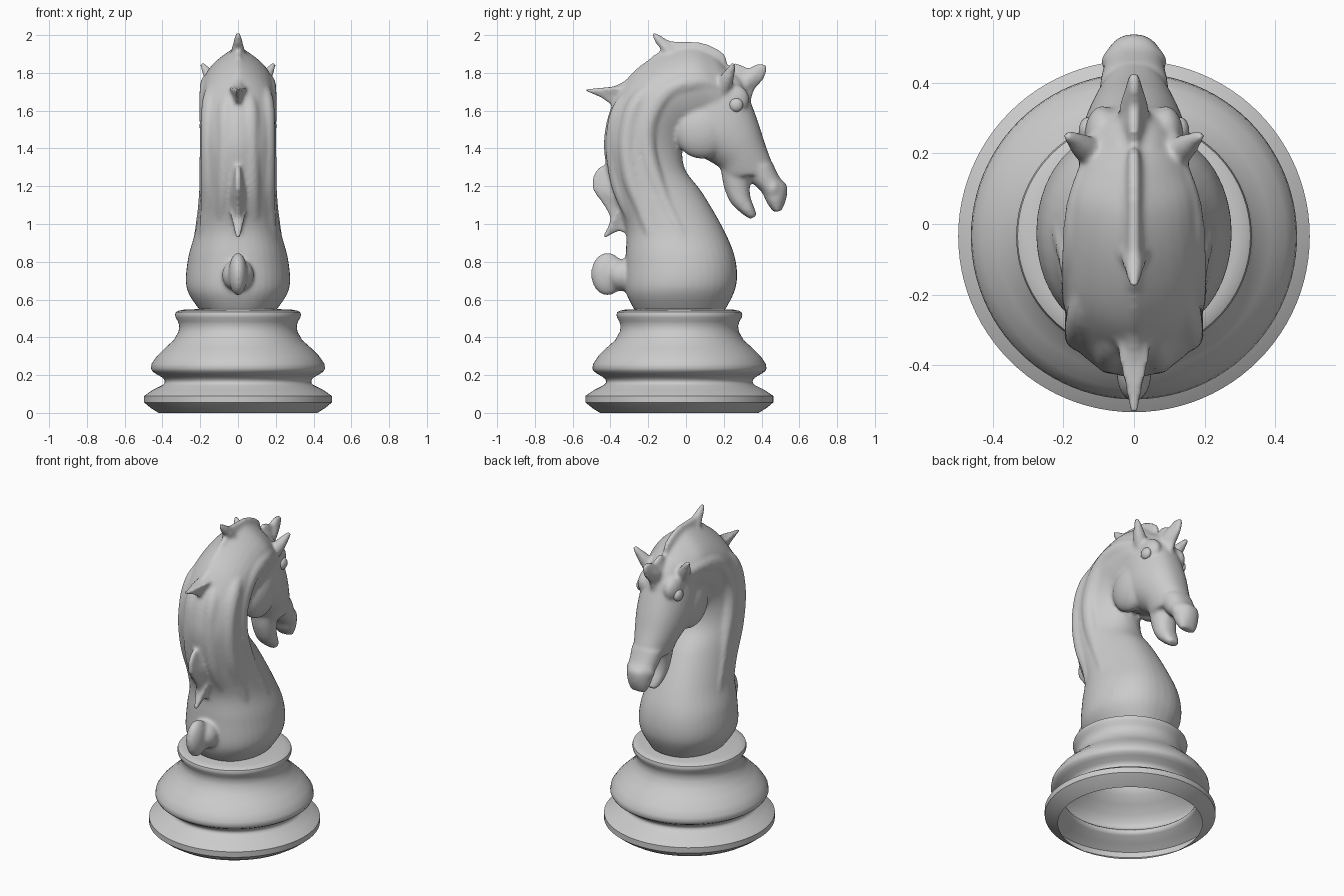
import bpy, bmesh, math
from mathutils import Vector, Matrix

def finish(name, bm):
    bmesh.ops.recalc_face_normals(bm, faces=bm.faces)
    me = bpy.data.meshes.new(name)
    bm.to_mesh(me)
    bm.free()
    ob = bpy.data.objects.new(name, me)
    bpy.context.collection.objects.link(ob)
    return ob

def spline(rows, steps=6):
    """Catmull-Rom interpolation of number rows."""
    out = []
    n = len(rows)
    for i in range(n - 1):
        a, b, c, d = (rows[max(0, min(n - 1, i + j))] for j in (-1, 0, 1, 2))
        for s in range(steps):
            t = s / steps
            out.append([0.5 * (2*q + (r-p)*t + (2*p - 5*q + 4*r - u)*t*t + (3*q - p - 3*r + u)*t**3)
                        for p, q, r, u in zip(a, b, c, d)])
    return out + [list(rows[-1])]

def skin(bm, rings):
    n = len(rings[0])
    vs = [[bm.verts.new(p) for p in r] for r in rings]
    for a, b in zip(vs, vs[1:]):
        for j in range(n):
            bm.faces.new((a[j], a[(j+1) % n], b[(j+1) % n], b[j]))
    bm.faces.new(vs[0])
    bm.faces.new(vs[-1])

def loft(bm, rows, n=40):
    """Rows: back y,z, front y,z, half width, egg factor (narrower front), ridge power (sharper back)."""
    rings = []
    for by, bz, fy, fz, w, k, pw in spline(rows):
        ring = []
        for j in range(n):
            t = 2 * math.pi * j / n
            c, s = math.cos(t), math.sin(t)
            x = w * math.copysign(abs(s) ** (pw if c < 0 else .85), s) * (1 - k * c)
            ring.append((x, (by+fy)/2 + c*(fy-by)/2, (bz+fz)/2 + c*(fz-bz)/2))
        rings.append(ring)
    skin(bm, rings)

def tube(bm, rows, n=12):
    """Rows: x, y, z, radius."""
    pts = spline(rows)
    rings = []
    for i, p in enumerate(pts):
        d = (Vector(pts[min(i+1, len(pts)-1)][:3]) - Vector(pts[max(i-1, 0)][:3])).normalized()
        u = (Vector((1, 0, 0)) - d * d.x).normalized()
        v = d.cross(u)
        rings.append([Vector(p[:3]) + p[3] * (u * math.cos(2*math.pi*j/n) + v * math.sin(2*math.pi*j/n))
                      for j in range(n)])
    skin(bm, rings)

def ball(bm, loc, size):
    bmesh.ops.create_uvsphere(bm, u_segments=24, v_segments=16, radius=1,
                              matrix=Matrix.Translation(loc) @ Matrix.Diagonal((*size, 1)))

def fin(bm, root, t, pts):
    """Wedge-shaped tuft of hair: side outline (y, z) thickening toward its root."""
    pts = spline(pts + pts[:1], 3)[:-1]
    layers = [(-t, .4), (-.55*t, .75), (-.012, 1), (.012, 1), (.55*t, .75), (t, .4)]
    skin(bm, [[(x, root[0] + (y-root[0])*k, root[1] + (z-root[1])*k) for y, z in pts] for x, k in layers])

# turned base, hollow underneath
profile = [(.42, 0), (.46, .025), (.497, .055), (.497, .09), (.45, .122), (.40, .147), (.389, .158),
           (.388, .168), (.392, .178), (.405, .19), (.435, .207), (.453, .22), (.461, .235), (.457, .26),
           (.43, .30), (.385, .345), (.34, .385), (.315, .43), (.311, .46), (.318, .485), (.33, .505),
           (.333, .52), (.329, .533), (.315, .541), (.29, .546), (.2, .55)]
bm = bmesh.new()
N = 96
rings = [[bm.verts.new((r*math.cos(2*math.pi*j/N), -.035 + r*math.sin(2*math.pi*j/N), z))
          for j in range(N)] for r, z in profile]
for a, b in zip(rings, rings[1:]):
    for j in range(N):
        bm.faces.new((a[j], a[(j+1) % N], b[(j+1) % N], b[j]))
base = finish("turned_base", bm)

bm = bmesh.new()
# chest, neck and crest
loft(bm, [(-.27, .54, .205, .54, .20, 0, .85), (-.32, .65, .265, .67, .272, 0, .85),
          (-.32, .82, .262, .81, .265, 0, .85), (-.32, .98, .205, .96, .224, .05, .9),
          (-.385, 1.15, .09, 1.16, .198, .12, 1.1), (-.425, 1.32, .0, 1.28, .19, .18, 1.2),
          (-.433, 1.46, -.02, 1.38, .187, .25, 1.25), (-.395, 1.62, .0, 1.45, .187, .3, 1.4),
          (-.295, 1.79, .04, 1.48, .187, .3, 1.7), (-.14, 1.905, .10, 1.48, .185, .3, 2.1),
          (.02, 1.945, .16, 1.5, .175, .25, 2.2), (.14, 1.905, .2, 1.5, .15, .1, 1.9),
          (.21, 1.83, .24, 1.55, .12, 0, 1.2)])
# head down to the mouth
loft(bm, [(-.06, 1.54, .17, 1.85, .13, 0, 1), (-.03, 1.43, .29, 1.77, .15, 0, 1),
          (.03, 1.38, .345, 1.64, .156, 0, 1), (.12, 1.335, .385, 1.53, .145, 0, 1),
          (.18, 1.295, .42, 1.42, .125, 0, 1), (.20, 1.25, .455, 1.325, .105, 0, .9),
          (.22, 1.235, .47, 1.28, .093, 0, .9)])
# upper muzzle and lower jaw
loft(bm, [(.31, 1.29, .46, 1.32, .098, 0, .85), (.345, 1.225, .497, 1.245, .09, 0, .85),
          (.40, 1.17, .535, 1.2, .082, .12, .85), (.43, 1.11, .53, 1.13, .072, .12, .85),
          (.465, 1.062, .505, 1.07, .05, 0, .85)])
loft(bm, [(.185, 1.29, .36, 1.3, .085, 0, .85), (.20, 1.2, .34, 1.22, .073, 0, .85),
          (.235, 1.115, .34, 1.15, .064, 0, .85), (.29, 1.06, .36, 1.09, .055, 0, .85),
          (.34, 1.025, .375, 1.045, .035, 0, .85)])
for s in (-1, 1):
    # cheek, brow, nostril
    ball(bm, (s*.085, .085, 1.50), (.08, .15, .155))
    ball(bm, (s*.09, .25, 1.66), (.05, .085, .08))
    ball(bm, (s*.062, .46, 1.19), (.03, .035, .045))
    # ear
    tube(bm, [(s*.10, .19, 1.70, .045), (s*.14, .215, 1.765, .038),
              (s*.17, .238, 1.815, .024), (s*.193, .25, 1.85, .012)])
    # mane locks sweeping round the cheek and down the neck
    tube(bm, [(s*.10, .22, 1.71, .03), (s*.135, .06, 1.75, .055), (s*.15, -.10, 1.70, .055),
              (s*.15, -.20, 1.54, .055), (s*.155, -.2, 1.36, .05), (s*.165, -.12, 1.13, .045),
              (s*.195, -.02, .92, .04), (s*.225, .05, .72, .025)])
    tube(bm, [(s*.10, -.10, 1.77, .04), (s*.14, -.25, 1.65, .05), (s*.148, -.31, 1.46, .05),
              (s*.148, -.29, 1.25, .05), (s*.155, -.22, 1.06, .045), (s*.19, -.16, .86, .025)])
    tube(bm, [(s*.04, -.22, 1.75, .03), (s*.06, -.34, 1.61, .05), (s*.065, -.375, 1.42, .05),
              (s*.07, -.345, 1.2, .05), (s*.09, -.28, 1.02, .03)])
# mane tufts: poll, nape, lower neck, forelock
fin(bm, (.02, 1.78), .05, [(.22, 1.83), (.2, 1.90), (.1, 1.955), (0, 1.965), (-.09, 1.97), (-.13, 1.995),
    (-.18, 2.012), (-.155, 1.95), (-.13, 1.92), (-.19, 1.86), (0, 1.76)])
fin(bm, (-.26, 1.73), .045, [(-.2, 1.84), (-.33, 1.755), (-.4, 1.725), (-.535, 1.712), (-.45, 1.67),
    (-.39, 1.63), (-.3, 1.6)])
fin(bm, (-.33, 1.13), .04, [(-.38, 1.31), (-.45, 1.307), (-.49, 1.25), (-.49, 1.18), (-.435, 1.1), (-.4, 1.02),
    (-.44, .925), (-.36, .962), (-.29, .96), (-.27, 1.1), (-.3, 1.25)])
fin(bm, (.28, 1.72), .04, [(.18, 1.80), (.26, 1.85), (.33, 1.825), (.38, 1.848), (.428, 1.835), (.41, 1.77),
    (.36, 1.71), (.33, 1.64), (.24, 1.7)])
# tail knob
ball(bm, (0, -.415, .735), (.05, .088, .114))
ball(bm, (0, -.34, .73), (.085, .085, .085))
horse = finish("horse_figure", bm)

# fuse the parts into one smooth sculpted skin
rm = horse.modifiers.new("fuse", 'REMESH')
rm.mode = 'VOXEL'
rm.voxel_size = .010
rm.use_smooth_shade = True
sm = horse.modifiers.new("soften", 'SMOOTH')
sm.factor = .5
sm.iterations = 9

# eyes
for s, side in ((-1, "left"), (1, "right")):
    bm = bmesh.new()
    ball(bm, (s*.13, .265, 1.63), (.026, .037, .037))
    eye = finish("eye_" + side, bm)
    for p in eye.data.polygons:
        p.use_smooth = True

bpy.ops.object.select_all(action='DESELECT')
base.select_set(True)
bpy.context.view_layer.objects.active = base
bpy.ops.object.shade_smooth_by_angle(angle=math.radians(42))
